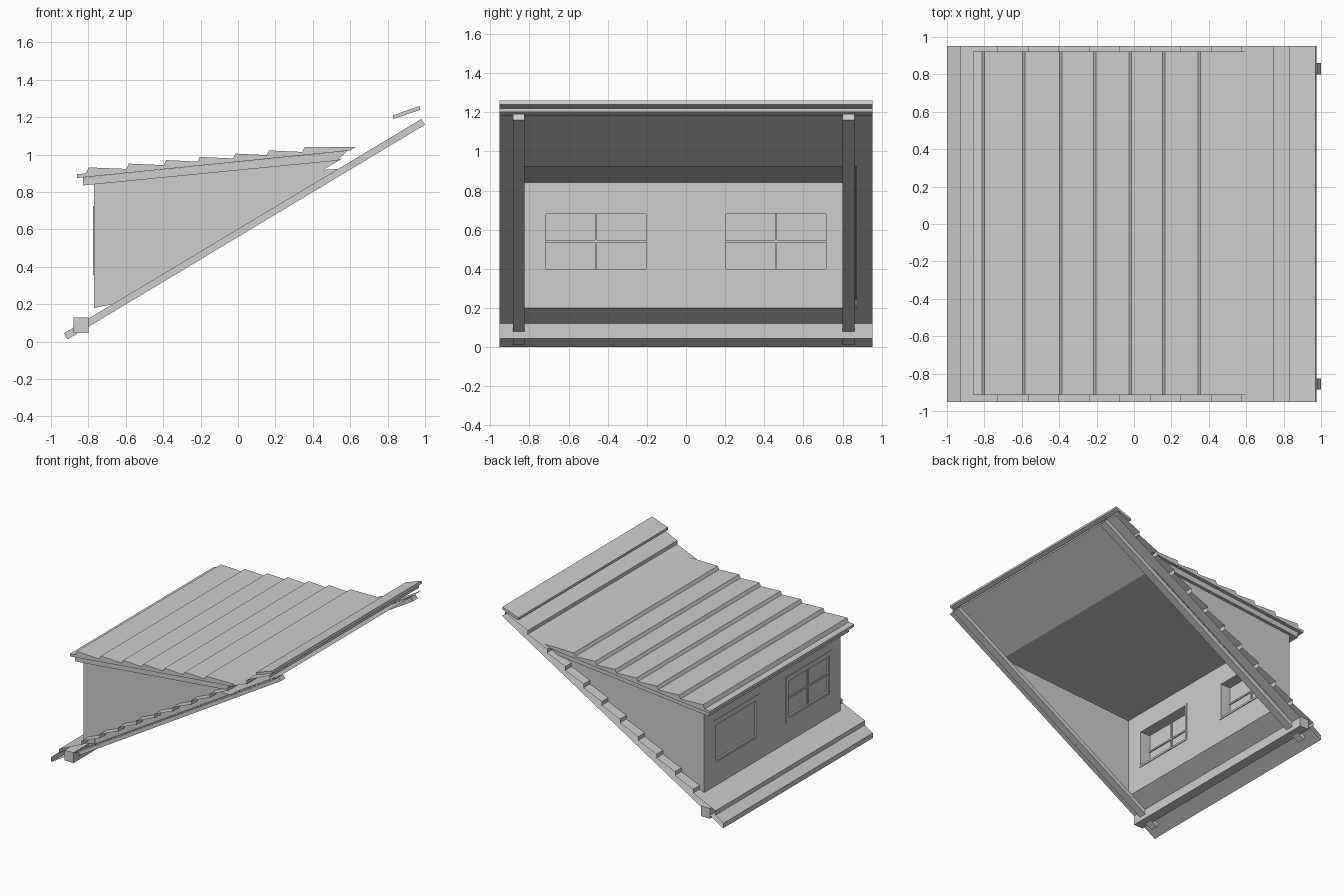
import bpy, bmesh

if "Cube" in bpy.data.objects:
    bpy.data.objects.remove(bpy.data.objects["Cube"], do_unlink=True)

GREY = (0.62, 0.62, 0.62, 1)
mat = bpy.data.materials.new("plain_grey")
mat.use_nodes = True
mat.diffuse_color = GREY
mat.node_tree.nodes["Principled BSDF"].inputs["Base Color"].default_value = GREY


def extrude(name, profile, y0, y1, closed=True):
    """Extrude an x-z profile along y: a capped solid, or an open sheet."""
    bm = bmesh.new()
    a = [bm.verts.new((x, y0, z)) for x, z in profile]
    b = [bm.verts.new((x, y1, z)) for x, z in profile]
    n = len(profile)
    for i in range(n if closed else n - 1):
        j = (i + 1) % n
        bm.faces.new((a[i], a[j], b[j], b[i]))
    if closed:
        bm.faces.new(a)
        bm.faces.new(b[::-1])
        bmesh.ops.recalc_face_normals(bm, faces=bm.faces)
    mesh = bpy.data.meshes.new(name)
    bm.to_mesh(mesh)
    bm.free()
    mesh.materials.append(mat)
    ob = bpy.data.objects.new(name, mesh)
    bpy.context.collection.objects.link(ob)


def box(name, x0, x1, y0, y1, z0, z1):
    extrude(name, [(x0, z0), (x1, z0), (x1, z1), (x0, z1)], y0, y1)


def frame(name, x0, x1, y0, y1, z0, z1, w):
    """Rectangular frame of four bars around a window."""
    box(name + "_bottom", x0, x1, y0, y1, z0, z0 + w)
    box(name + "_top", x0, x1, y0, y1, z1 - w, z1)
    box(name + "_side_a", x0, x1, y0, y0 + w, z0 + w, z1 - w)
    box(name + "_side_b", x0, x1, y1 - w, y1, z0 + w, z1 - w)


def slope(x, up=0.0):
    """Point on the main roof slope, raised by up."""
    return (x, 0.6 * x + 0.6 + up)


EDGE = 0.953
WALL = 0.87


def plank(name, x0, x1, y0, y1):
    extrude(name, [slope(x0, 0.045), slope(x0, 0.08), slope(x1, 0.05)], y0, y1, False)


# Rafters and eave beam
for side, y in (("right", -0.855), ("left", 0.83)):
    extrude("rafter_" + side, [(-0.93, 0.045), (-0.912, 0.012), (1.0, 1.16), (0.98, 1.19)],
            y - 0.03, y + 0.03)
box("eave_beam", -0.88, -0.80, -EDGE, EDGE, 0.045, 0.128)

# Full-width planks of the main roof
extrude("eave_plank", [(-1.0, 0.0), (-1.0, 0.04), slope(-0.92, 0.045)], -EDGE, EDGE, False)
plank("lower_plank", -0.93, -0.73, -EDGE, EDGE)
plank("upper_plank", 0.574, 0.75, -EDGE, EDGE)
plank("top_plank", 0.745, 0.95, -EDGE, EDGE)
extrude("top_plank_end", [slope(0.95, 0.05), slope(0.95, 0.03)], -EDGE, EDGE, False)
extrude("ridge_board", [(0.83, 1.19), (0.975, 1.24), (0.97, 1.26), (0.828, 1.21)], -EDGE, EDGE)

# Underside of the main roof, around the dormer opening
extrude("eave_underside", [slope(-0.67), slope(-1.0)], -EDGE, EDGE, False)
extrude("top_underside", [slope(0.975), slope(0.54)], -EDGE, EDGE, False)

# Plank ends and undersides beside the dormer
STEP = 0.163
for side, y0, y1 in (("right", -EDGE, -WALL), ("left", WALL, EDGE)):
    extrude("side_underside_" + side, [slope(0.54), slope(-0.67)], y0, y1, False)
    for i in range(8):
        x = -0.73 + i * STEP
        plank("side_plank_%s_%d" % (side, i), x, x + STEP, y0, y1)

# Dormer side walls, inner lining and ceiling
cheek = [(-0.77, 0.18), slope(0.56, 0.045), (0.54, 0.975), (-0.77, 0.85)]
lining = [(-0.67, 0.20), (0.54, 0.924), (-0.67, 0.842)]
for side, s in (("right", -1), ("left", 1)):
    for part, profile, outer, inner in (("side_wall", cheek, WALL, WALL - 0.004),
                                        ("side_lining", lining, WALL - 0.004, WALL - 0.008)):
        ya, yb = sorted((s * outer, s * inner))
        extrude("dormer_%s_%s" % (part, side), profile, ya, yb)
extrude("dormer_ceiling", [(0.54, 0.924), (-0.67, 0.842)], -WALL, WALL, False)

# Dormer window wall, built around two openings
X0, X1 = -0.77, -0.67
Z0, Z1 = 0.385, 0.695
Y0, Y1 = 0.19, 0.73
extrude("window_wall_bottom", [(X0, 0.18), (X1, 0.20), (X1, Z0), (X0, Z0)], -WALL, WALL)
box("window_wall_top", X0, X1, -WALL, WALL, Z1, 0.842)
box("window_wall_middle", X0, X1, -Y0, Y0, Z0, Z1)
for side, s in (("right", -1), ("left", 1)):
    ya, yb = sorted((s * Y1, s * WALL))
    box("window_wall_" + side, X0, X1, ya, yb, Z0, Z1)
    # Window casing, sash, glass and bars
    ya, yb = sorted((s * Y0, s * Y1))
    mid, half = (ya + yb) / 2, (Z0 + Z1) / 2
    bar = -0.765 if s < 0 else -0.752
    frame("casing_" + side, X0 - 0.004, X0, ya - 0.022, yb + 0.022, Z0 - 0.03, Z1 + 0.03, 0.03)
    frame("sash_" + side, X0, X1 + 0.006, ya, yb, Z0, Z1, 0.015)
    box("glass_" + side, -0.756, -0.752, ya, yb, Z0, Z1)
    box("upright_bar_" + side, bar, -0.743, mid - 0.006, mid + 0.006, Z0, Z1)
    box("cross_bar_" + side, bar, -0.743, ya, yb, half - 0.006, half + 0.006)

# Dormer roof slab and stepped planks
extrude("dormer_roof_slab", [(-0.83, 0.835), (0.53, 0.968), (0.585, 1.02), (-0.83, 0.8775)],
        -0.895, 0.895)
top = [(-0.86, 0.875), (-0.86, 0.895), (-0.812, 0.90)]
risers = [-0.805, -0.59, -0.39, -0.21, -0.02, 0.16, 0.35]
for i, x in enumerate(risers):
    z = 0.932 + (x + 0.80) * 0.094
    end = risers[i + 1] - 0.007 if i < 6 else 0.63
    top += [(x + 0.006, z), (end, z - 0.008 if i < 6 else 1.042)]
extrude("dormer_roof_planks", top + [(0.60, 1.022)], -0.915, 0.922)
